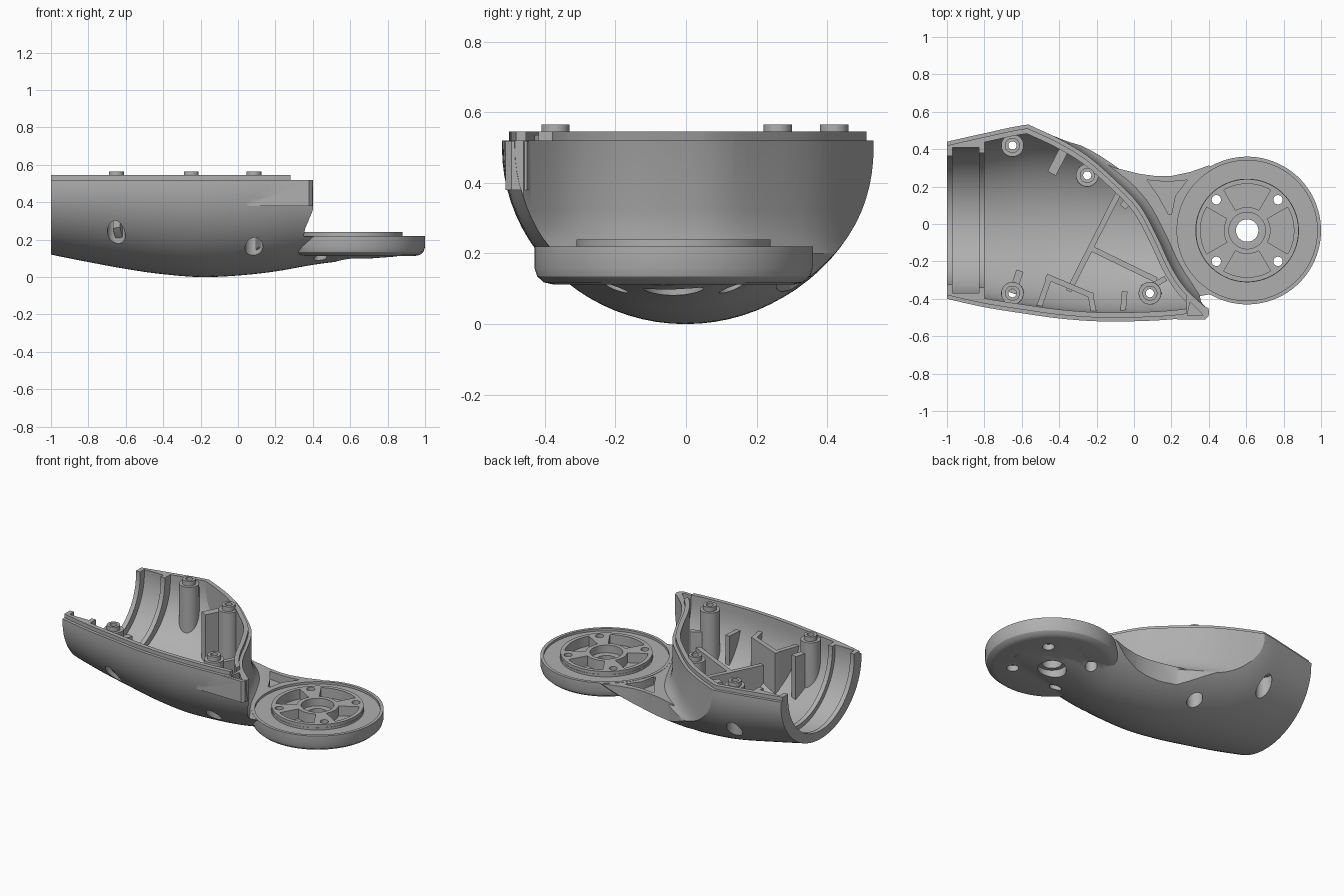
import bpy
import bmesh
import math

cube = bpy.data.objects.get("Cube")
if cube:
    bpy.data.objects.remove(cube, do_unlink=True)

grey = bpy.data.materials.new("plain_grey")
grey.use_nodes = True
grey.diffuse_color = (0.43, 0.43, 0.43, 1)
for node in grey.node_tree.nodes:
    if node.type == 'BSDF_PRINCIPLED':
        node.inputs["Base Color"].default_value = (0.43, 0.43, 0.43, 1)
        node.inputs["Roughness"].default_value = 0.6


# ---- helpers ----
def make(name, bm):
    bmesh.ops.recalc_face_normals(bm, faces=bm.faces)
    mesh = bpy.data.meshes.new(name)
    bm.to_mesh(mesh)
    bm.free()
    mesh.materials.append(grey)
    ob = bpy.data.objects.new(name, mesh)
    bpy.context.scene.collection.objects.link(ob)
    return ob


def loft(name, rings, loop=False):
    """Skin equal-sized rings; cap the ends, or close them into a loop."""
    bm = bmesh.new()
    rows = [[bm.verts.new(p) for p in ring] for ring in rings]
    pairs = list(zip(rows, rows[1:]))
    if loop:
        pairs.append((rows[-1], rows[0]))
    else:
        bm.faces.new(rows[0][::-1])
        bm.faces.new(rows[-1])
    for a, b in pairs:
        for i in range(len(a)):
            j = (i + 1) % len(a)
            bm.faces.new((a[i], a[j], b[j], b[i]))
    return make(name, bm)


def prism(name, outline, z0, z1):
    return loft(name, [[(x, y, z) for x, y in outline] for z in (z0, z1)])


def lathe(name, profile, cx, cy, n=32, along_x=False, loop=False):
    """Turn (radius, height) pairs about z, or about x with centre (y, z)."""
    rings = []
    for r, h in profile:
        ring = []
        for i in range(n):
            t = math.tau * (i + 0.5) / n
            u, v = cx + r * math.cos(t), cy + r * math.sin(t)
            ring.append((h, u, v) if along_x else (u, v, h))
        rings.append(ring)
    return loft(name, rings, loop)


def boolean(ob, tool, op, keep=False):
    tool.hide_render = True
    mod = ob.modifiers.new("cut", 'BOOLEAN')
    mod.operation, mod.solver, mod.object = op, 'EXACT', tool
    bpy.context.view_layer.objects.active = ob
    bpy.ops.object.modifier_apply(modifier=mod.name)
    if not keep:
        bpy.data.objects.remove(tool, do_unlink=True)
    return ob


def merged(name, obs):
    bm = bmesh.new()
    for o in obs:
        bm.from_mesh(o.data)
        bpy.data.objects.remove(o, do_unlink=True)
    return make(name, bm)


def spline(pts, steps):
    out = []
    for i in range(len(pts) - 1):
        p0, p1, p2 = pts[max(i - 1, 0)], pts[i], pts[i + 1]
        p3 = pts[min(i + 2, len(pts) - 1)]
        for s in range(steps):
            t = s / steps
            out.append(tuple(0.5 * (2 * b + (c - a) * t + (2 * a - 5 * b + 4 * c - d) * t * t
                                    + (3 * b - a - 3 * c + d) * t ** 3)
                             for a, b, c, d in zip(p0, p1, p2, p3)))
    return out + [tuple(pts[-1])]


def clamp(v):
    return max(0.0, min(1.0, v))


# ---- hull: half-ellipse sections (x, y low, y high, keel z) ----
STATIONS = spline([(-1, -.40, .44, .12), (-.8, -.445, .485, .08), (-.58, -.48, .53, .04),
                   (-.4, -.505, .535, .015), (-.2, -.52, .52, 0), (0, -.52, .5, .008),
                   (.2, -.51, .46, .03), (.4, -.485, .42, .065), (.6, -.46, .38, .09),
                   (.85, -.43, .3, .11)], 5)


def hull(name, inset=0.0, top=.52, x0=-1.0, x1=.85):
    rings = []
    for x, lo, hi, keel in STATIONS:
        if x0 - .001 <= x <= x1 + .001:
            c, a, depth = (lo + hi) / 2, (hi - lo) / 2 - inset, .5 - keel - inset
            ring = [(x, c + a, top)]
            for i in range(41):
                t = math.pi * i / 40
                ring.append((x, c + a * math.cos(t), .5 - depth * math.sin(t)))
            rings.append(ring + [(x, c - a, top)])
    return loft(name, rings)


# ---- concave end wall, as a plan curve with a flared foot ----
CURVE = spline([(-.75, .62), (-.56, .53), (-.4, .455), (-.25, .365), (-.1, .235), (.03, .1),
                (.12, -.06), (.2, -.23), (.28, -.35), (.4, -.46)], 4)


def wall(name, offset=0.0, flare=0.0):
    rings = []
    for z, f in ((-.2, 1), (.2, 1), (.215, .7), (.24, .4), (.27, .17), (.32, 0), (.9, 0)):
        line = []
        for i, (x, y) in enumerate(CURVE):
            ax, ay = CURVE[max(i - 1, 0)]
            bx, by = CURVE[min(i + 1, len(CURVE) - 1)]
            length = math.hypot(bx - ax, by - ay)
            d = offset + flare * f * clamp((x + .45) / .4) * clamp((.42 - x) / .15)
            line.append((x - (by - ay) / length * d, y + (bx - ax) / length * d, z))
        rings.append([(-1.3, -.8, z), (.4, -.8, z)] + line[::-1] + [(-1.3, .9, z)])
    return loft(name, rings)


# ---- main shell with neck, end disc, corner lug and raised lip ----
DX, DY = .605, -.035
shell = boolean(hull("housing_shell"), wall("wall_tool", 0, .07), 'INTERSECT')
neck = prism("neck", [(-.3, .3), (-.27, .375), (-.1, .3), (.03, .268), (.12, .256), (.2, .257),
                      (.3, .278), (.42, .32), (.6, .25), (.85, .1), (.85, -.15), (.6, -.35),
                      (.5, -.41), (.4, -.42), (.37, -.46), (-.2, -.3)], -.1, .218)
boolean(neck, hull("neck_tool"), 'INTERSECT')
boolean(shell, neck, 'UNION')
disc = lathe("disc", [(.34, .112), (.368, .118), (.387, .135), (.395, .16), (.395, .22),
                      (.275, .22), (.275, .24)], DX, DY, 80)
boolean(shell, disc, 'UNION')
lug = prism("lug", [(.05, -.506), (.38, -.512), (.397, -.495), (.397, -.45), (.25, -.38)], .38, .519)
boolean(shell, lug, 'UNION')
lip = boolean(hull("lip", .02, .545, -1, .28), wall("lip_tool", -.02), 'INTERSECT')
boolean(shell, lip, 'UNION')
cavity = boolean(hull("cavity", .048, .8, -.8, .3), wall("cavity_tool", -.048), 'INTERSECT')
boolean(shell, cavity, 'DIFFERENCE')

# ---- bores, pockets and screw holes ----
BOSSES = [(-.65, .42), (-.25, .26), (-.65, -.37), (.085, -.37)]


def screw_hole(x, y):
    return lathe("screw_hole", [(.048, -.1), (.048, .33), (.022, .33), (.022, .7)], x, y, 24)


cutters = [screw_hole(x, y) for x, y in BOSSES]
cutters.append(lathe("end_bore", [(.345, -1.1), (.345, -.97), (.39, -.97), (.39, -.83),
                                  (.36, -.83), (.36, -.75)], .02, .52, 72, along_x=True))
cutters.append(lathe("disc_groove", [(.277, .205), (.375, .205), (.375, .3), (.277, .3)],
                     DX, DY, 80, loop=True))
cutters.append(lathe("hub_bore", [(.085, -.1), (.085, .135), (.06, .135), (.06, .19),
                                  (.098, .19), (.098, .3)], DX, DY, 40))
for k in range(4):
    mid = k * math.pi / 2
    arc = [mid + math.radians(a) for a in range(-30, 31, 6)]
    outline = [(DX + .25 * math.cos(a), DY + .25 * math.sin(a)) for a in arc]
    outline += [(DX + .125 * math.cos(a), DY + .125 * math.sin(a)) for a in arc[::-1]]
    cutters.append(prism("disc_pocket", outline, .175, .3))
    diag = mid + math.pi / 4
    cutters.append(lathe("disc_hole", [(.036, -.1), (.036, .15), (.025, .15), (.025, .3)],
                         DX + .233 * math.cos(diag), DY + .233 * math.sin(diag), 20))
cutters.append(prism("neck_pocket", [(.07, .235), (.13, .15), (.185, .05), (.2, .05),
                                     (.22, .15), (.285, .235), (.18, .225)], .165, .3))
cutters.append(prism("lug_pocket", [(.285, -.488), (.37, -.488), (.3, -.415)], .44, .6))
boolean(shell, merged("cutters", cutters), 'DIFFERENCE')

# ---- screw bosses and stiffening ribs, trimmed to the hull ----
trim = hull("trim_tool", .02, .8)
parts = [shell]
for k, (x, y) in enumerate(BOSSES):
    boss = lathe("screw_boss_%d" % (k + 1), [(.062, -.05), (.06, .535), (.04, .535), (.04, .565)], x, y, 32)
    boolean(boss, trim, 'INTERSECT', keep=True)
    parts.append(boolean(boss, screw_hole(x, y), 'DIFFERENCE'))

RIBS = [("long_rib", -.35, -.36, -.07, .19, .03, .3),
        ("cross_rib", -.23, -.13, .12, -.3, .03, .3),
        ("tray_side", -.51, -.45, -.45, -.28, .03, .43),
        ("tray_front", -.47, -.28, -.22, -.385, .03, .43),
        ("tray_end", -.235, -.37, -.215, -.47, .03, .43),
        ("upper_plate", -.44, .27, -.37, .405, .05, .45),
        ("boss_gusset", -.65, -.37, -.61, -.25, .04, .46),
        ("corner_rib", -.06, -.48, -.05, -.36, .03, .4),
        ("tip_rib", .1, -.33, .17, -.29, .03, .4),
        ("wall_tab", -.06, .09, -.02, .14, .04, .35)]
for name, ax, ay, bx, by, thick, height in RIBS:
    length = math.hypot(bx - ax, by - ay)
    nx, ny = -(by - ay) / length * thick / 2, (bx - ax) / length * thick / 2
    rib = prism(name, [(ax + nx, ay + ny), (ax - nx, ay - ny), (bx - nx, by - ny), (bx + nx, by + ny)],
                -.05, height)
    parts.append(boolean(rib, trim, 'INTERSECT', keep=True))
bpy.data.objects.remove(trim, do_unlink=True)

# ---- smooth curved faces, keep hard edges ----
bpy.ops.object.select_all(action='DESELECT')
for part in parts:
    part.select_set(True)
bpy.context.view_layer.objects.active = shell
bpy.ops.object.shade_smooth_by_angle(angle=math.radians(30))
